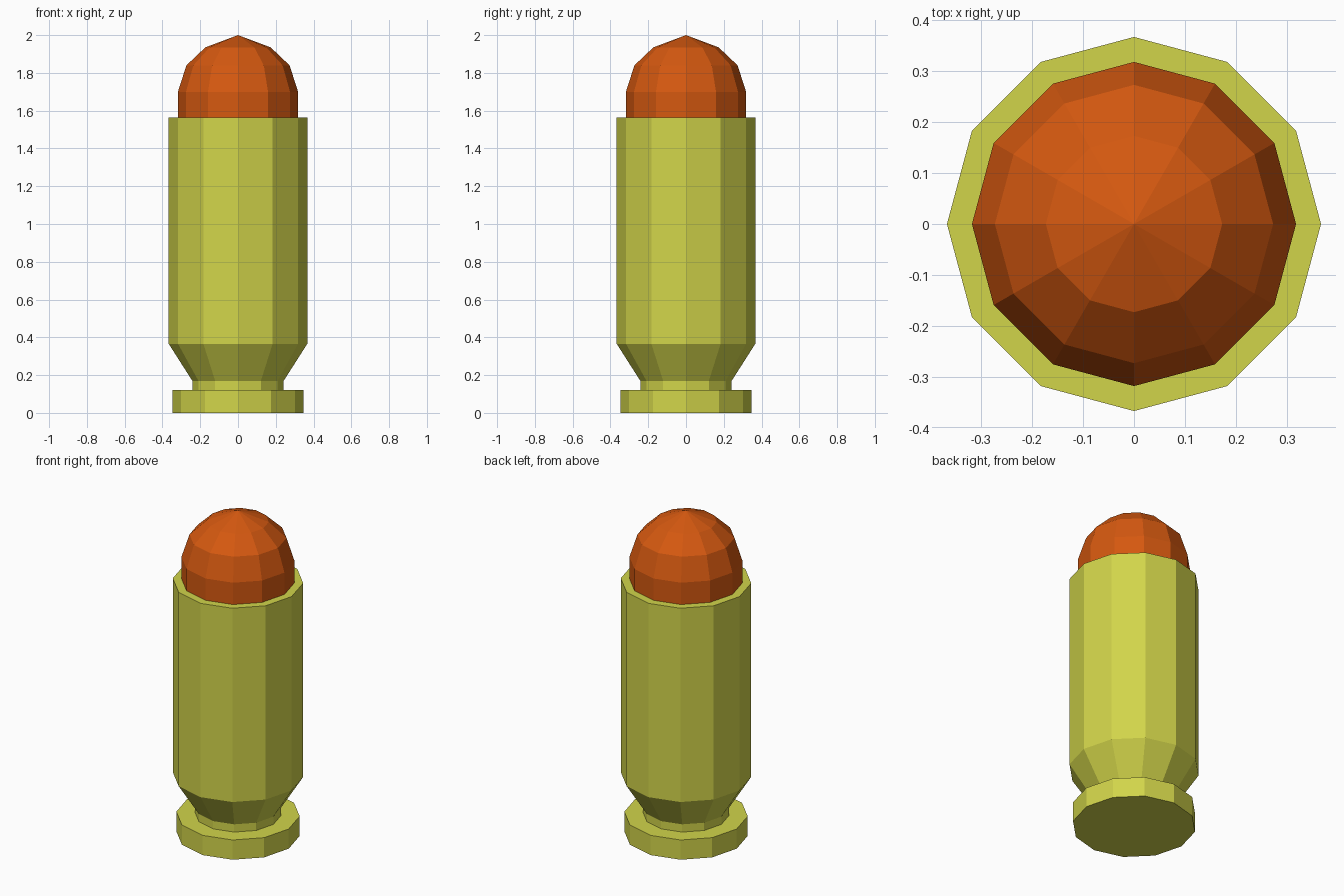
import bpy, bmesh, math

if "Cube" in bpy.data.objects:
    bpy.data.objects.remove(bpy.data.objects["Cube"])

SIDES = 12


def material(name, rgb):
    m = bpy.data.materials.new(name)
    m.diffuse_color = (*rgb, 1.0)
    m.use_nodes = True
    m.node_tree.nodes["Principled BSDF"].inputs["Base Color"].default_value = m.diffuse_color
    return m


def lathe(name, profile, mat, cap_bottom=False):
    """Revolve (radius, z) points into a flat-faced solid; radius 0 is a tip."""
    bm = bmesh.new()
    rings = []
    for r, z in profile:
        if r == 0:
            rings.append([bm.verts.new((0, 0, z))] * SIDES)
        else:
            rings.append([bm.verts.new((r * math.cos(math.tau * i / SIDES),
                                        r * math.sin(math.tau * i / SIDES), z))
                          for i in range(SIDES)])
    for low, high in zip(rings, rings[1:]):
        for i in range(SIDES):
            j = (i + 1) % SIDES
            corners = [low[i], low[j], high[j], high[i]]
            bm.faces.new(list(dict.fromkeys(corners)))
    if cap_bottom:
        bm.faces.new(rings[0][::-1])
    mesh = bpy.data.meshes.new(name)
    bm.to_mesh(mesh)
    bm.free()
    mesh.materials.append(mat)
    obj = bpy.data.objects.new(name, mesh)
    bpy.context.collection.objects.link(obj)
    return obj


brass = material("brass yellow", (0.64, 0.66, 0.068))
copper = material("copper orange", (0.66, 0.098, 0.005))

# Casing: base rim, groove, flare, straight wall, flat mouth
lathe("casing", [(0.347, 0), (0.347, 0.122), (0.242, 0.122), (0.242, 0.17),
                 (0.367, 0.366), (0.367, 1.565), (0.318, 1.565)],
      brass, cap_bottom=True)

# Rounded tip seated in the mouth
lathe("tip", [(0.318, 1.565), (0.318, 1.70), (0.273, 1.84),
              (0.173, 1.935), (0, 2.0)], copper)
